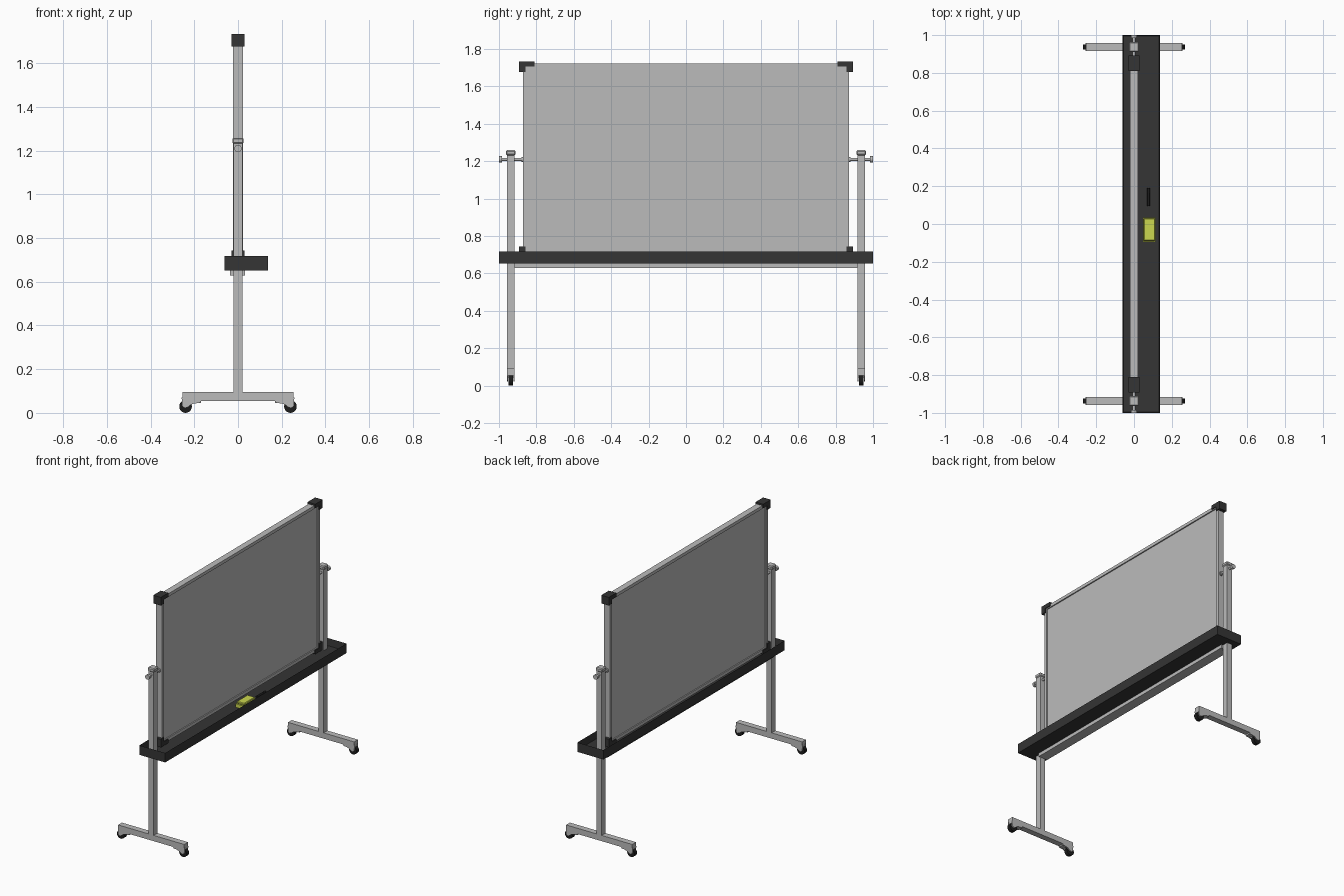
import bpy, bmesh, math
from mathutils import Matrix, Vector

old = bpy.data.objects.get("Cube")
if old:
    bpy.data.objects.remove(old)


def material(name, rgb):
    m = bpy.data.materials.new(name)
    m.use_nodes = True
    m.diffuse_color = (*rgb, 1)
    m.node_tree.nodes["Principled BSDF"].inputs["Base Color"].default_value = (*rgb, 1)
    return m


GREY = material("aluminium grey", (0.5, 0.5, 0.5))
DARK = material("charcoal plastic", (0.035, 0.035, 0.035))
BLACK = material("black rubber", (0.012, 0.012, 0.012))
YELLOW = material("yellow felt", (0.6, 0.68, 0.08))


def finish(name, bm, mat, smooth=False):
    bmesh.ops.recalc_face_normals(bm, faces=bm.faces)
    mesh = bpy.data.meshes.new(name)
    bm.to_mesh(mesh)
    bm.free()
    mesh.materials.append(mat)
    ob = bpy.data.objects.new(name, mesh)
    bpy.context.collection.objects.link(ob)
    if smooth:
        bpy.ops.object.select_all(action="DESELECT")
        ob.select_set(True)
        bpy.context.view_layer.objects.active = ob
        bpy.ops.object.shade_smooth_by_angle(angle=math.radians(35))
    return ob


def add_box(bm, x, y, z):
    """Box from three (low, high) ranges."""
    size = [b - a for a, b in (x, y, z)]
    mid = Vector([(a + b) / 2 for a, b in (x, y, z)])
    bmesh.ops.create_cube(bm, size=1, matrix=Matrix.Translation(mid) @ Matrix.Diagonal((*size, 1)))


def box(name, x, y, z, mat, bevel=0):
    bm = bmesh.new()
    add_box(bm, x, y, z)
    if bevel:
        bmesh.ops.bevel(bm, geom=bm.edges[:], offset=bevel, segments=1, affect="EDGES")
    return finish(name, bm, mat)


def rod(name, x, z, y0, y1, radius, mat, sides=16):
    """Cylinder lying along y."""
    bm = bmesh.new()
    turn = Matrix.Translation((x, (y0 + y1) / 2, z)) @ Matrix.Rotation(math.pi / 2, 4, "X")
    bmesh.ops.create_cone(bm, cap_ends=True, segments=sides, radius1=radius,
                          radius2=radius, depth=abs(y1 - y0), matrix=turn)
    return finish(name, bm, mat, True)


def plate(name, profile, y0, y1, mat):
    """Outline in x and z, extruded along y."""
    bm = bmesh.new()
    face = bm.faces.new([bm.verts.new((x, y0, z)) for x, z in profile])
    ext = bmesh.ops.extrude_face_region(bm, geom=[face])
    moved = [v for v in ext["geom"] if isinstance(v, bmesh.types.BMVert)]
    bmesh.ops.translate(bm, verts=moved, vec=(0, y1 - y0, 0))
    return finish(name, bm, mat)


POST_Y = 0.937
BOARD_TOP, BOARD_BOTTOM, PIVOT = 1.722, 0.695, 1.21

# Writing panel and its frame
box("panel", (-0.014, 0.014), (-0.86, 0.86), (BOARD_BOTTOM + 0.01, BOARD_TOP - 0.01), GREY)
box("frame_top", (-0.022, 0.022), (-0.87, 0.87), (BOARD_TOP - 0.022, BOARD_TOP), GREY)
box("frame_bottom", (-0.022, 0.022), (-0.87, 0.87), (BOARD_BOTTOM, BOARD_BOTTOM + 0.022), GREY)

# Tray: open box with thin walls
bm = bmesh.new()
add_box(bm, (-0.062, 0.138), (-1, 1), (0.652, 0.718))
top = [f for f in bm.faces if f.normal.z > 0.9]
bmesh.ops.inset_region(bm, faces=top, thickness=0.008)
bmesh.ops.translate(bm, verts=top[0].verts[:], vec=(0, 0, -0.05))
finish("tray", bm, DARK)
box("cross_beam", (-0.037, 0.033), (-0.917, 0.917), (0.628, 0.652), GREY)

# Things lying in the tray
box("eraser_felt", (0.048, 0.115), (-0.095, 0.035), (0.668, 0.692), YELLOW)
box("eraser_back", (0.051, 0.112), (-0.09, 0.03), (0.692, 0.708), YELLOW, 0.004)
rod("marker", 0.077, 0.675, 0.095, 0.165, 0.007, BLACK, 12)
rod("marker_cap", 0.077, 0.675, 0.165, 0.19, 0.0075, BLACK, 12)

for s, side in ((-1, "front"), (1, "back")):
    def span(a, b):
        return tuple(sorted((s * a, s * b)))

    box(side + "_frame_side", (-0.022, 0.022), span(0.85, 0.872),
        (BOARD_BOTTOM, BOARD_TOP), GREY)

    # L-shaped corner guards
    for name, outer, d in (("upper", 1.734, -1), ("lower", 0.686, 1)):
        bm = bmesh.new()
        add_box(bm, (-0.029, 0.029), span(0.81, 0.893), sorted((outer, outer + d * 0.028)))
        add_box(bm, (-0.029, 0.029), span(0.857, 0.893),
                sorted((outer + d * 0.028, outer + d * 0.057)))
        finish(f"{side}_{name}_corner", bm, DARK)

    # Post with flared cap
    y0, y1 = span(POST_Y - 0.021, POST_Y + 0.021)
    box(side + "_post", (-0.02, 0.02), (y0, y1), (0.06, 1.235), GREY)
    box(side + "_post_cap", (-0.026, 0.026), (y0 - 0.005, y1 + 0.005), (1.232, 1.259), GREY, 0.006)

    # Pivot rod, collar and clamping knob
    rod(side + "_pivot", 0, PIVOT, s * 0.865, s * 0.99, 0.008, GREY)
    rod(side + "_pivot_collar", 0, PIVOT, s * 0.87, s * 0.88, 0.014, GREY)
    rod(side + "_knob", 0, PIVOT, s * 0.984, s * 1.0, 0.017, GREY)

    # Foot bar on two castors
    box(side + "_foot", (-0.255, 0.255), (y0, y1), (0.055, 0.095), GREY)
    for e, end in ((-1, "right"), (1, "left")):
        cheek = [(e * x, z) for x, z in ((0.258, 0.07), (0.255, 0.03), (0.243, 0.022),
                 (0.23, 0.026), (0.215, 0.038), (0.2, 0.043), (0.175, 0.046), (0.168, 0.056), (0.168, 0.07))]
        for ya, yb in ((y0, y0 + 0.007), (y1 - 0.007, y1)):
            plate(f"{side}_{end}_fork", cheek, ya, yb, GREY)
        box(f"{side}_{end}_fork_web", sorted((e * 0.17, e * 0.205)),
            (y0 + 0.007, y1 - 0.007), (0.045, 0.056), GREY)
        rod(f"{side}_{end}_wheel", e * 0.24, 0.029, y0 + 0.008, y1 - 0.008, 0.029, BLACK, 24)
